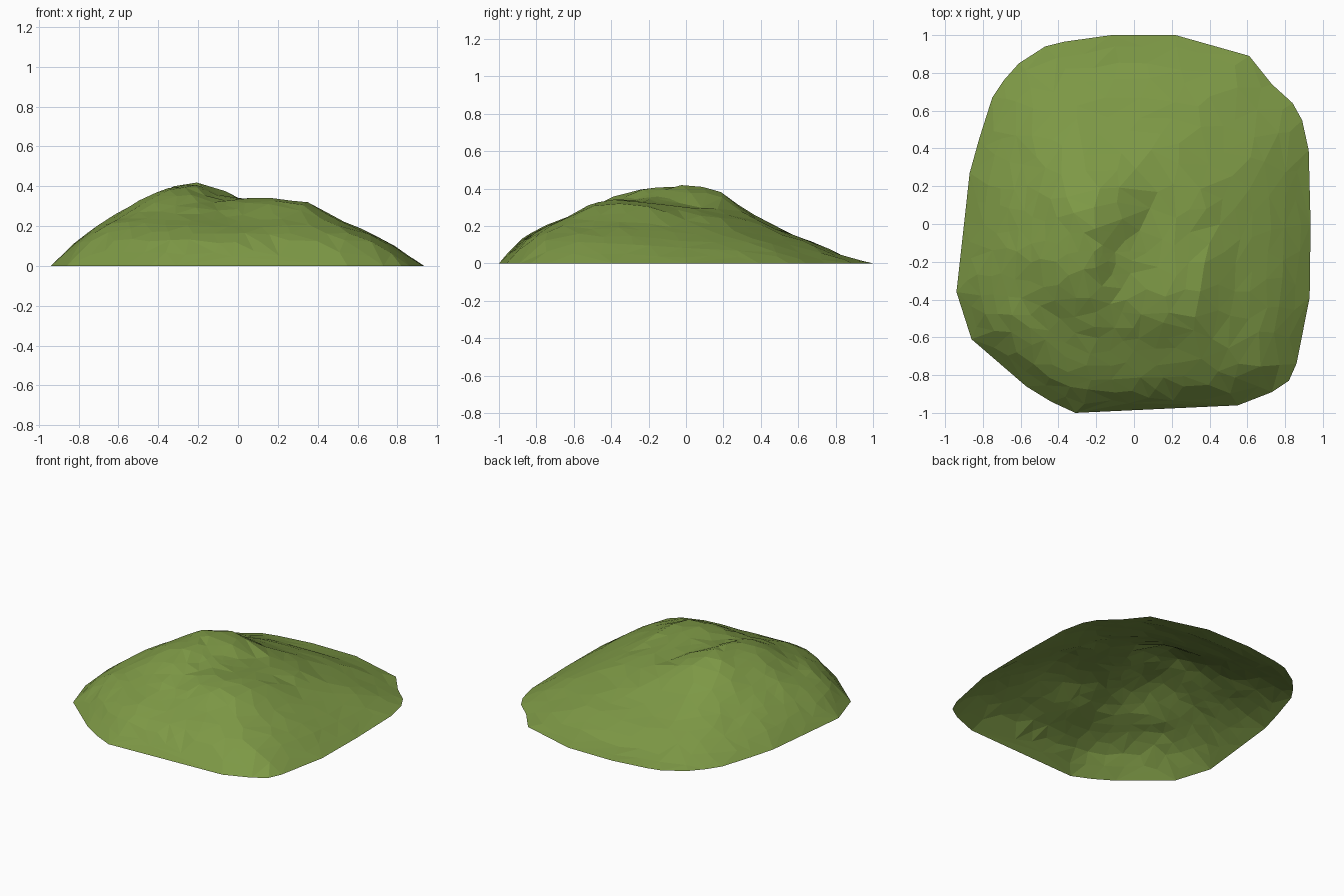
import bpy, math, random
from mathutils import Vector
from mathutils.geometry import delaunay_2d_cdt

if "Cube" in bpy.data.objects:
    bpy.data.objects.remove(bpy.data.objects["Cube"])

random.seed(4)
CENTRE = Vector((-0.1, -0.15))

# Ground outline of the hill, counter-clockwise
OUTLINE = [Vector(p) for p in (
    (0.935, 0), (0.925, 0.39), (0.89, 0.55), (0.84, 0.64), (0.73, 0.74), (0.61, 0.89),
    (0.22, 1), (-0.12, 1), (-0.37, 0.965), (-0.47, 0.94), (-0.61, 0.85), (-0.69, 0.76),
    (-0.75, 0.67), (-0.82, 0.45), (-0.87, 0.27), (-0.90, 0), (-0.94, -0.36),
    (-0.86, -0.61), (-0.57, -0.86), (-0.44, -0.94), (-0.31, -1), (0.55, -0.96),
    (0.73, -0.89), (0.82, -0.83), (0.86, -0.74), (0.93, -0.39))]

# Slope profiles from the centre to the rim, in eight directions from east
STEPS = (0, .15, .30, .45, .60, .75, .88, 1)
SLOPES = (
    (.36, .325, .315, .295, .22, .15, .08, 0),     # east
    (.36, .33, .29, .235, .17, .115, .055, 0),
    (.36, .395, .355, .25, .16, .10, .025, 0),     # north
    (.36, .42, .395, .305, .21, .13, .065, 0),
    (.36, .41, .39, .35, .28, .195, .10, 0),       # west
    (.36, .39, .39, .325, .25, .205, .125, 0),
    (.36, .335, .32, .285, .23, .185, .12, 0),     # south
    (.36, .335, .345, .325, .25, .19, .115, 0))


def profile(row, t):
    for i in range(7):
        if t <= STEPS[i + 1]:
            f = (t - STEPS[i]) / (STEPS[i + 1] - STEPS[i])
            return row[i] + (row[i + 1] - row[i]) * f
    return 0.0


def reach(d):
    """Distance from the centre to the outline along direction d."""
    best = 1.0
    for a, b in zip(OUTLINE, OUTLINE[1:] + OUTLINE[:1]):
        e, w = b - a, a - CENTRE
        den = d.x * e.y - d.y * e.x
        if abs(den) > 1e-9:
            r = (w.x * e.y - w.y * e.x) / den
            u = (w.x * d.y - w.y * d.x) / den
            if r > 0 and -1e-6 <= u <= 1 + 1e-6:
                best = r
    return best


def bump(p, x, y, rx, ry, h):
    return h * math.exp(-((p.x - x) / rx) ** 2 - ((p.y - y) / ry) ** 2)


def height(p):
    v = p - CENTRE
    if v.length < 1e-6:
        return SLOPES[0][0]
    t = min(1, v.length / reach(v.normalized()))
    a = (math.atan2(v.y, v.x) % math.tau) / math.tau * 8
    i, f = int(a) % 8, a - int(a)
    z = profile(SLOPES[i], t) * (1 - f) + profile(SLOPES[(i + 1) % 8], t) * f
    # gully below the summit, broad summit shoulder, ledge on the left flank, right knoll
    z += bump(p, 0.04, 0.1, .09, .13, -.02)
    z += bump(p, -0.2, 0.13, .12, .10, .02)
    z += bump(p, -0.43, 0.12, .15, .12, .02)
    z += bump(p, -0.60, -0.32, .13, .10, -.02)
    z += bump(p, 0.38, -0.30, .12, .12, .012)
    return z if t < .999 else 0


# Scatter points in jittered rings, then triangulate inside the outline
points = list(OUTLINE)
RINGS = (.08, .15, .23, .31, .39, .47, .55, .63, .71, .79, .87, .94)
for t in RINGS:
    n = max(8, round(46 * t))
    turn = random.random()
    for k in range(n):
        a = (k + turn + random.uniform(-.2, .2)) / n * math.tau
        d = Vector((math.cos(a), math.sin(a)))
        points.append(CENTRE + d * reach(d) * (t + random.uniform(-.015, .015)))
points.append(CENTRE.copy())
n = len(OUTLINE)
rim = [(i, (i + 1) % n) for i in range(n)]
verts2d, _, faces, _, _, _ = delaunay_2d_cdt(points, rim, [], 1, 1e-5)

verts = []
for p in verts2d:
    z = height(p)
    if z > 0.03:
        z += random.uniform(-.003, .003)
    verts.append((p.x, p.y, max(0, z)))

# Grassy hill: open, flat-shaded shell
mesh = bpy.data.meshes.new("hill")
mesh.from_pydata(verts, [], faces)
mesh.update()
if sum(f.normal.z for f in mesh.polygons) < 0:
    mesh.flip_normals()
hill = bpy.data.objects.new("hill", mesh)
bpy.context.collection.objects.link(hill)

grass = bpy.data.materials.new("grass green")
grass.diffuse_color = (0.205, 0.315, 0.06, 1)
grass.use_nodes = True
grass.node_tree.nodes["Principled BSDF"].inputs["Base Color"].default_value = grass.diffuse_color
mesh.materials.append(grass)
